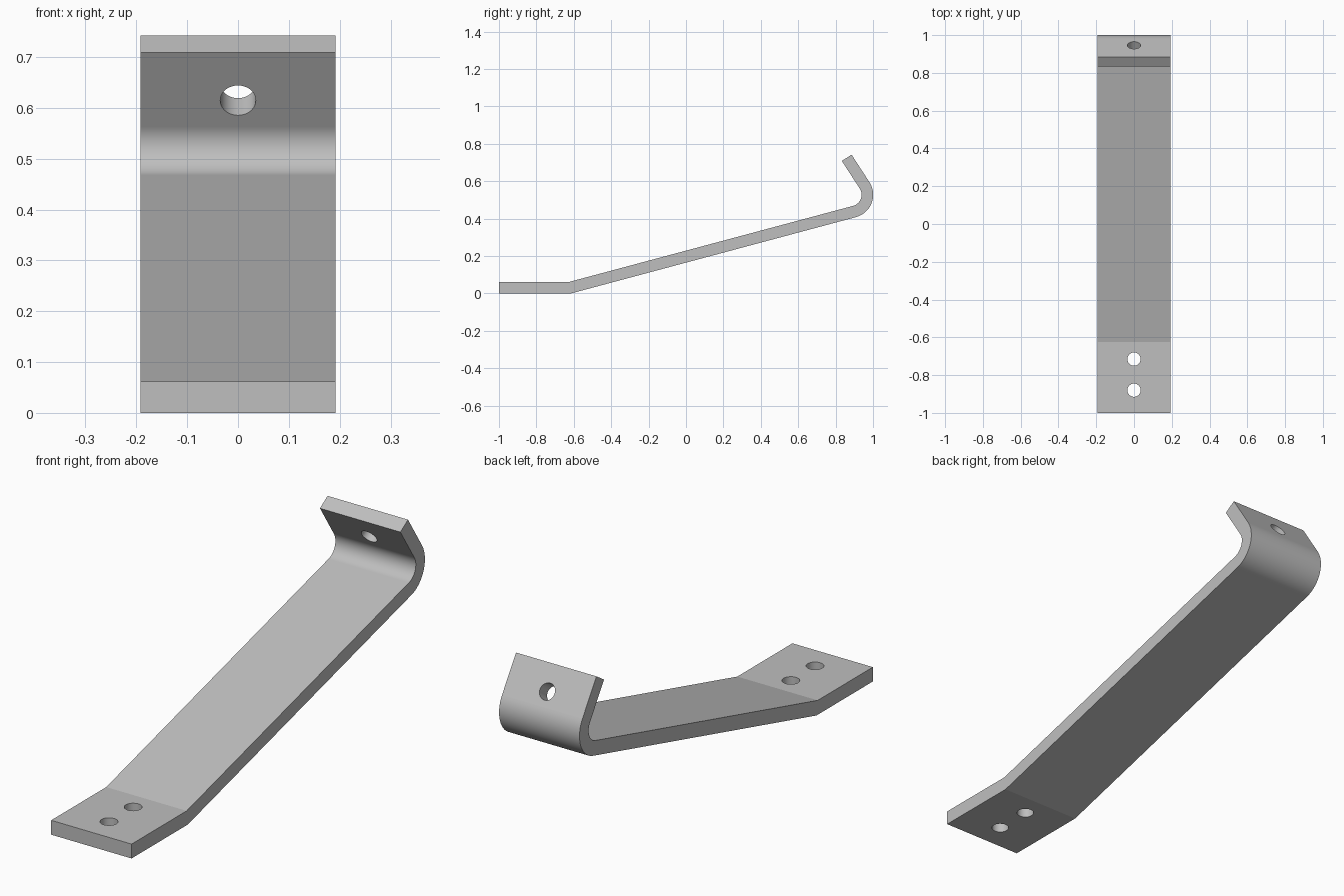
import bpy, bmesh
from math import radians, sin, cos, tan
from mathutils import Matrix, Vector

if "Cube" in bpy.data.objects:
    bpy.data.objects.remove(bpy.data.objects["Cube"], do_unlink=True)

HALF_WIDTH = 0.192
THICK = 0.062
SLOPE = radians(15)
LIP_TILT = radians(33)
LIP_LENGTH = 0.175
HOLE_RADIUS = 0.035
BEND_STEPS = 28
BASE_BEND_Y = -0.616
BEND_CENTRE = Vector((0.8765, 0.528))

steel = bpy.data.materials.new("grey steel")
steel.use_nodes = True
colour = (0.52, 0.52, 0.52, 1)
steel.diffuse_color = colour
steel.node_tree.nodes["Principled BSDF"].inputs["Base Color"].default_value = colour


def make_object(name, bm):
    mesh = bpy.data.meshes.new(name)
    bm.to_mesh(mesh)
    bm.free()
    mesh.materials.append(steel)
    obj = bpy.data.objects.new(name, mesh)
    bpy.context.collection.objects.link(obj)
    return obj


def bend(radius):
    """Arc from the arm to the lip, as (y, z) points."""
    start, end = SLOPE - radians(90), LIP_TILT
    angles = [start + (end - start) * i / BEND_STEPS for i in range(BEND_STEPS + 1)]
    return [BEND_CENTRE + radius * Vector((cos(a), sin(a))) for a in angles]


# Side profile of the bent strip: outer skin forward, inner skin back
lip_dir = Vector((-sin(LIP_TILT), cos(LIP_TILT)))
outer, inner = bend(2 * THICK), bend(THICK)
inner_bend_y = BASE_BEND_Y - THICK * tan(SLOPE / 2)
profile = [Vector((-1, 0)), Vector((BASE_BEND_Y, 0))] + outer
profile += [outer[-1] + lip_dir * LIP_LENGTH, inner[-1] + lip_dir * LIP_LENGTH]
profile += inner[::-1] + [Vector((inner_bend_y, THICK)), Vector((-1, THICK))]

# Extrude the profile across the width; only the rounded bend is smooth
bm = bmesh.new()
left, right = [[bm.verts.new((x, p.x, p.y)) for p in profile]
               for x in (HALF_WIDTH, -HALF_WIDTH)]
bm.faces.new(left)
bm.faces.new(right[::-1])
count = len(profile)
for i in range(count):
    j = (i + 1) % count
    face = bm.faces.new((left[i], right[i], right[j], left[j]))
    face.smooth = (profile[i] - profile[j]).length < THICK / 4
bmesh.ops.recalc_face_normals(bm, faces=bm.faces)
bracket = make_object("bent_strip_bracket", bm)

# Screw holes: two in the foot, one square to the lip
lip_hole = inner[-1] + lip_dir * 0.063
holes = [((-0.715, THICK / 2), 0), ((-0.88, THICK / 2), 0),
         (lip_hole, radians(90) - LIP_TILT)]
for (y, z), tilt in holes:
    bm = bmesh.new()
    bmesh.ops.create_cone(bm, cap_ends=True, segments=40, radius1=HOLE_RADIUS,
                          radius2=HOLE_RADIUS, depth=THICK * 2.6,
                          matrix=Matrix.Translation((0, y, z)) @ Matrix.Rotation(-tilt, 4, "X"))
    for face in bm.faces:
        face.smooth = len(face.verts) == 4
    cutter = make_object("hole_cutter", bm)
    cutter.hide_render = True
    cut = bracket.modifiers.new("hole", "BOOLEAN")
    cut.operation = "DIFFERENCE"
    cut.solver = "EXACT"
    cut.object = cutter
    bpy.context.view_layer.objects.active = bracket
    bpy.ops.object.modifier_apply(modifier=cut.name)
    bpy.data.objects.remove(cutter, do_unlink=True)
